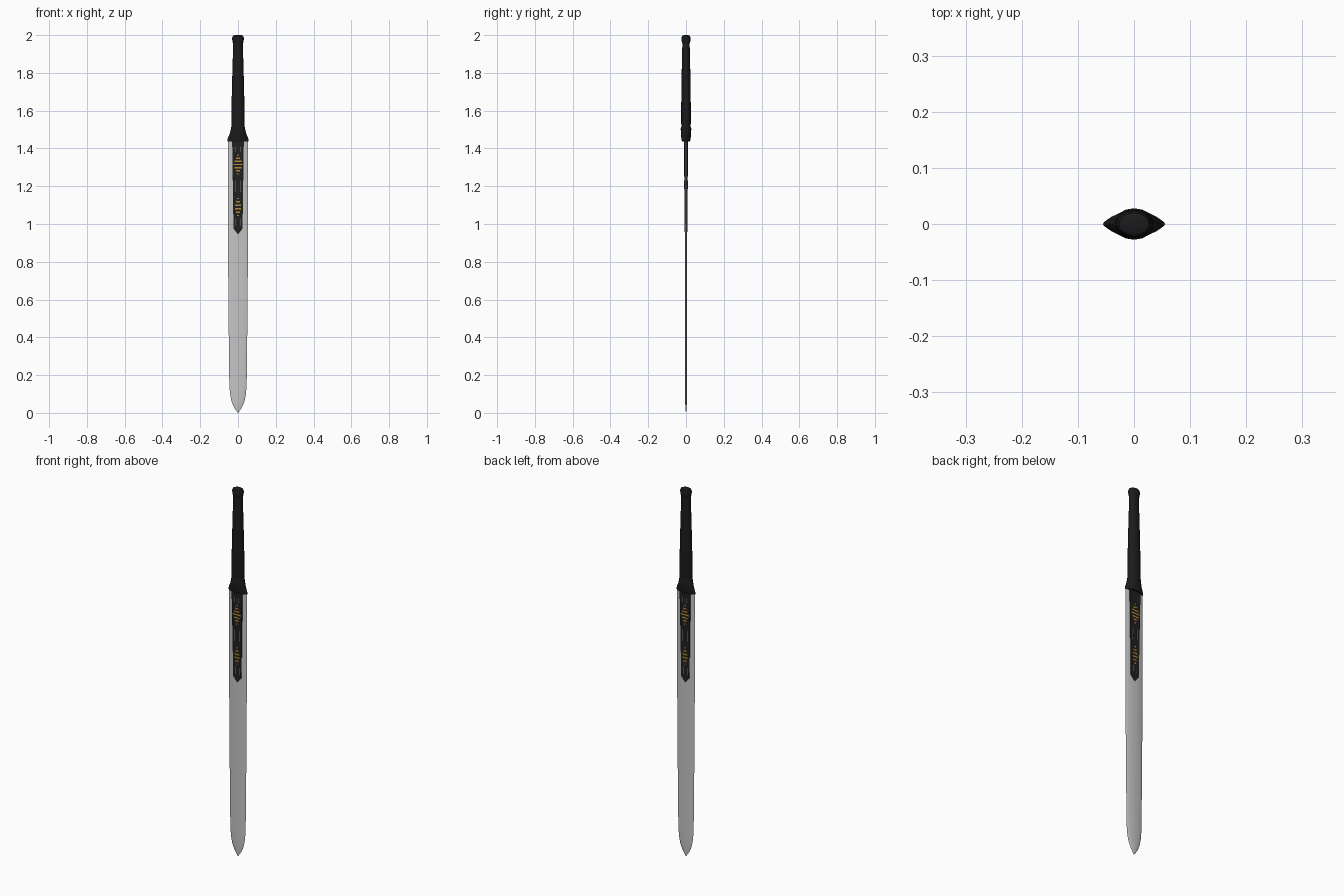
import bpy, bmesh, math

if "Cube" in bpy.data.objects:
    bpy.data.objects.remove(bpy.data.objects["Cube"])


def material(name, rgb):
    m = bpy.data.materials.new(name)
    m.diffuse_color = (*rgb, 1)
    m.use_nodes = True
    m.node_tree.nodes["Principled BSDF"].inputs["Base Color"].default_value = m.diffuse_color
    return m


BLACK = material("grip black", (0.011, 0.011, 0.012))
PANEL = material("panel black", (0.014, 0.014, 0.015))
STEEL = material("blade steel", (0.56, 0.56, 0.56))
GOLD = material("ornament gold", (0.55, 0.27, 0.025))
GREY = material("inlay grey", (0.22, 0.22, 0.22))


def finish(name, bm, mat, angle=None):
    bmesh.ops.recalc_face_normals(bm, faces=bm.faces)
    me = bpy.data.meshes.new(name)
    bm.to_mesh(me)
    bm.free()
    me.materials.append(mat)
    ob = bpy.data.objects.new(name, me)
    bpy.context.collection.objects.link(ob)
    if angle:
        bpy.ops.object.select_all(action='DESELECT')
        ob.select_set(True)
        bpy.context.view_layer.objects.active = ob
        bpy.ops.object.shade_smooth_by_angle(angle=math.radians(angle))
    return ob


def loft(name, rings, sides, mat, angle):
    """rings: (z, half width, half depth, power); power 1 = ellipse, 2 = pointed lens"""
    bm = bmesh.new()
    loops = []
    for z, a, b, p in rings:
        loop = []
        for i in range(sides):
            t = 2 * math.pi * i / sides
            s = math.sin(t)
            loop.append(bm.verts.new((a * math.cos(t), math.copysign(b * abs(s) ** p, s), z)))
        loops.append(loop)
    for lo, hi in zip(loops, loops[1:]):
        for i in range(sides):
            j = (i + 1) % sides
            bm.faces.new((lo[i], lo[j], hi[j], hi[i]))
    bm.faces.new(loops[0])
    bm.faces.new(loops[-1])
    bmesh.ops.remove_doubles(bm, verts=bm.verts, dist=1e-5)
    return finish(name, bm, mat, angle)


def panel_depth(z):
    return 0.0065 + 0.0045 * (z - 0.945) / 0.5


def plates(name, outlines, mat, lift):
    """Thin symmetric slabs following the panel surface on both faces"""
    bm = bmesh.new()
    for pts in outlines:
        front = [bm.verts.new((x, -panel_depth(z) - lift, z)) for x, z in pts]
        back = [bm.verts.new((x, panel_depth(z) + lift, z)) for x, z in pts]
        bm.faces.new(front)
        bm.faces.new(back[::-1])
        n = len(pts)
        for i in range(n):
            bm.faces.new((front[i], front[(i + 1) % n], back[(i + 1) % n], back[i]))
    return finish(name, bm, mat)


def rect(x, z, w, h):
    return [(x - w, z - h), (x + w, z - h), (x + w, z + h), (x - w, z + h)]


# blade with lens section and rounded point
loft("blade", [(0.0, 0.001, 0.0005, 1.5), (0.03, 0.021, 0.0035, 1.5),
               (0.06, 0.034, 0.0045, 1.5), (0.1, 0.042, 0.005, 1.5),
               (0.15, 0.046, 0.005, 1.5), (0.5, 0.05, 0.0052, 1.5),
               (0.9, 0.053, 0.0055, 1.5), (1.46, 0.054, 0.006, 1.5)], 16, STEEL, 40)

# dark pointed panel on both faces
plates("blade_panel", [[(0, 0.945), (0.024, 0.975), (0.031, 1.445),
                        (-0.031, 1.445), (-0.024, 0.975)]], PANEL, 0)

# gold ornaments: stacked bars of varying width forming two rosettes
bars = []
for zc, half, n, w in ((1.315, 0.05, 7, 0.026), (1.09, 0.045, 6, 0.017)):
    for i in range(n):
        u = -1 + 2 * i / (n - 1)
        bars.append(rect(0, zc + half * u, 0.004 + w * (1 - abs(u)) * 0.8, 0.0035))
plates("gold_ornaments", bars, GOLD, 0.0008)

# fine grey inlay lines
lines = []
for s in (-1, 1):
    lines += [rect(s * 0.014, 1.2, 0.0015, 0.03), rect(s * 0.012, 1.01, 0.001, 0.02),
              rect(s * 0.012, 1.395, 0.001, 0.015)]
plates("inlay_lines", lines, GREY, 0.0006)

# guard flaring to a pointed lens
loft("guard", [(1.437, 0.056, 0.021, 1.7), (1.447, 0.056, 0.024, 1.7),
               (1.475, 0.045, 0.027, 1.4), (1.505, 0.037, 0.028, 1.1),
               (1.515, 0.034, 0.025, 1)], 16, BLACK, 30)

# tapered grip
loft("grip", [(1.49, 0.036, 0.025, 1), (1.62, 0.0345, 0.0255, 1),
              (1.8, 0.030, 0.023, 1), (1.97, 0.025, 0.019, 1)], 16, BLACK, 40)

# rounded pommel
loft("pommel", [(1.955, 0.025, 0.019, 1), (1.967, 0.030, 0.023, 1),
                (1.985, 0.031, 0.024, 1), (1.996, 0.027, 0.020, 1),
                (2.0, 0.018, 0.013, 1)], 16, BLACK, 40)
